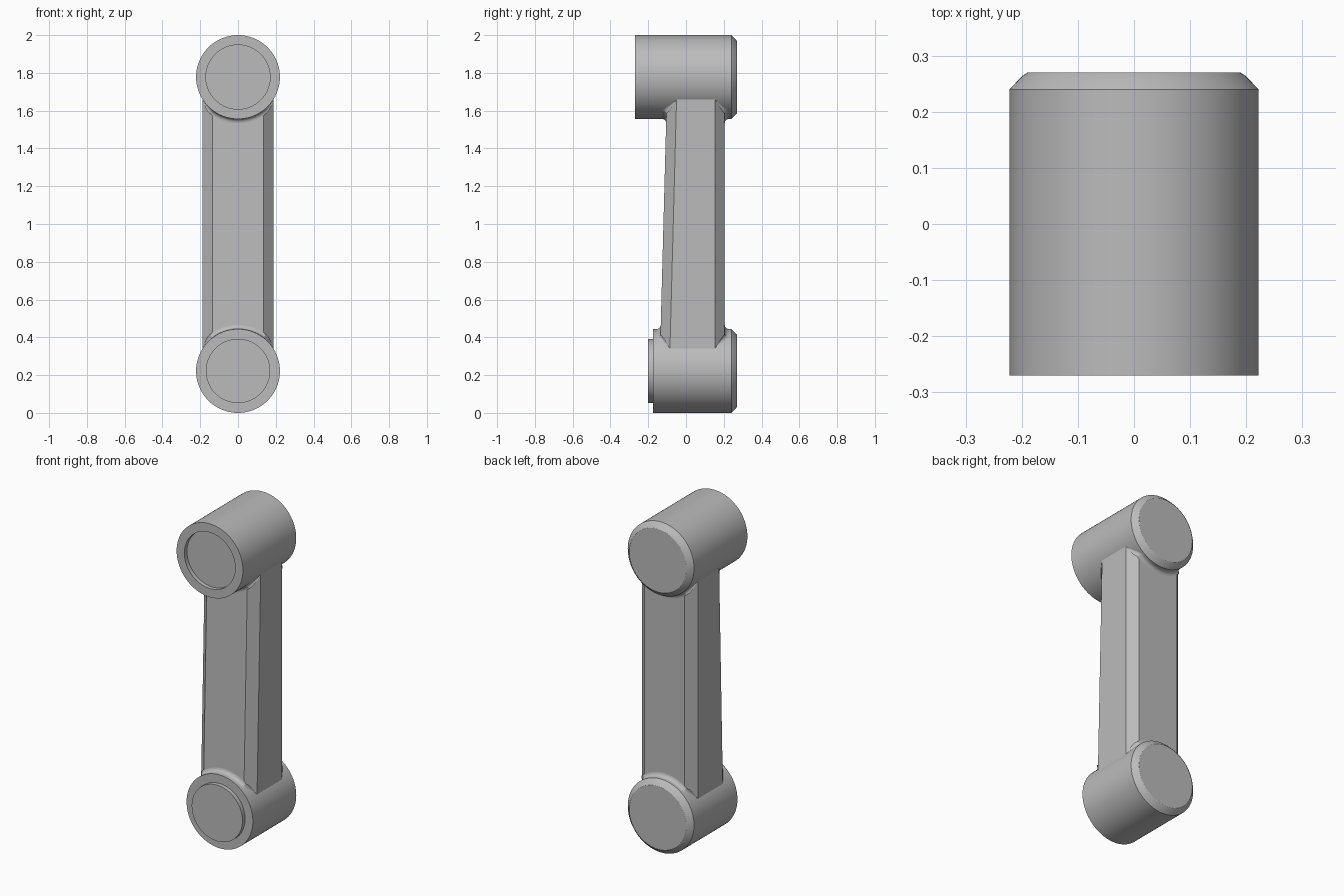
import bpy
import bmesh
from math import sin, cos, pi, asin

cube = bpy.data.objects.get("Cube")
if cube:
    bpy.data.objects.remove(cube, do_unlink=True)

# One plain grey for the whole arm
grey = bpy.data.materials.new("plain_grey")
grey.use_nodes = True
GREY = (0.5, 0.5, 0.5, 1)
grey.diffuse_color = GREY
grey.node_tree.nodes["Principled BSDF"].inputs["Base Color"].default_value = GREY

R = 0.222            # radius of both joint barrels
LOW, HIGH = R, 2 - R  # heights of the joint axes
HALF_W, BACK, CUT = 0.187, 0.205, 0.052


def finish(bm, name, smooth=True):
    mesh = bpy.data.meshes.new(name)
    bm.to_mesh(mesh)
    bm.free()
    mesh.materials.append(grey)
    ob = bpy.data.objects.new(name, mesh)
    bpy.context.collection.objects.link(ob)
    if smooth:
        bpy.ops.object.select_all(action="DESELECT")
        ob.select_set(True)
        bpy.context.view_layer.objects.active = ob
        bpy.ops.object.shade_smooth_by_angle(angle=pi / 7)
    return ob


def barrel(name, z, profile):
    """Turn a (radius, y) profile around the joint axis."""
    bm = bmesh.new()
    verts = [bm.verts.new((r, y, z)) for r, y in profile]
    edges = [bm.edges.new(pair) for pair in zip(verts, verts[1:])]
    bmesh.ops.spin(bm, geom=verts + edges, cent=(0, 0, z), axis=(0, 1, 0),
                   angle=2 * pi, steps=80, use_merge=True)
    bmesh.ops.remove_doubles(bm, verts=bm.verts, dist=1e-5)
    bmesh.ops.recalc_face_normals(bm, faces=bm.faces)
    return finish(bm, name)


# Joint barrels: chamfered back, recessed socket above and raised boss below
rim = [(R, 0.24), (0.199, 0.264), (0.19, 0.27), (0, 0.27)]
barrel("upper_joint", HIGH,
       [(0, -0.245), (0.17, -0.245), (0.17, -0.27), (R, -0.27)] + rim)
barrel("lower_joint", LOW,
       [(0, -0.2), (0.17, -0.2), (0.17, -0.175), (R, -0.175)] + rim)


def front_y(z):
    return -0.146 + 0.0265 * z


# Tapered link with chamfered corners
bm = bmesh.new()
rings = []
for z in (LOW, HIGH):
    f, w = front_y(z), HALF_W
    half = [(w - CUT, f), (w, f + CUT), (w, BACK - CUT), (w - CUT, BACK)]
    outline = half + [(-x, y) for x, y in reversed(half)]
    rings.append([bm.verts.new((x, y, z)) for x, y in outline])
for i in range(8):
    j = (i + 1) % 8
    bm.faces.new((rings[0][i], rings[0][j], rings[1][j], rings[1][i]))
for ring in rings:
    bm.faces.new(ring)
bmesh.ops.recalc_face_normals(bm, faces=bm.faces)
finish(bm, "link", smooth=False)


def fillet(name, axis_z, up, side):
    """Small concave blend where the link meets a barrel."""
    bm = bmesh.new()
    steps, arc, reach = 40, 5, asin(HALF_W / R)
    rows = []
    for i in range(steps + 1):
        t = reach * (2 * i / steps - 1)
        x = R * sin(t)
        size = 0.022 * min(1, max(0, (HALF_W - abs(x)) / 0.04))
        inset = max(0, abs(x) - (HALF_W - CUT))
        row = []
        for k in range(arc + 1):
            a = pi / 2 * k / arc
            r = R + size * (1 - cos(a))
            z = axis_z + up * r * cos(t)
            face = (BACK if side > 0 else -front_y(z)) - inset
            row.append(bm.verts.new((r * sin(t), side * (face + size * (1 - sin(a))), z)))
        rows.append(row)
    for a, b in zip(rows, rows[1:]):
        for k in range(arc):
            bm.faces.new((a[k], a[k + 1], b[k + 1], b[k]))
    bm.normal_update()
    for f in bm.faces:
        if f.normal.y * side < 0:
            f.normal_flip()
    finish(bm, name)


for end, z, up in (("lower", LOW, 1), ("upper", HIGH, -1)):
    for label, side in (("front", -1), ("back", 1)):
        fillet(f"{end}_{label}_fillet", z, up, side)
